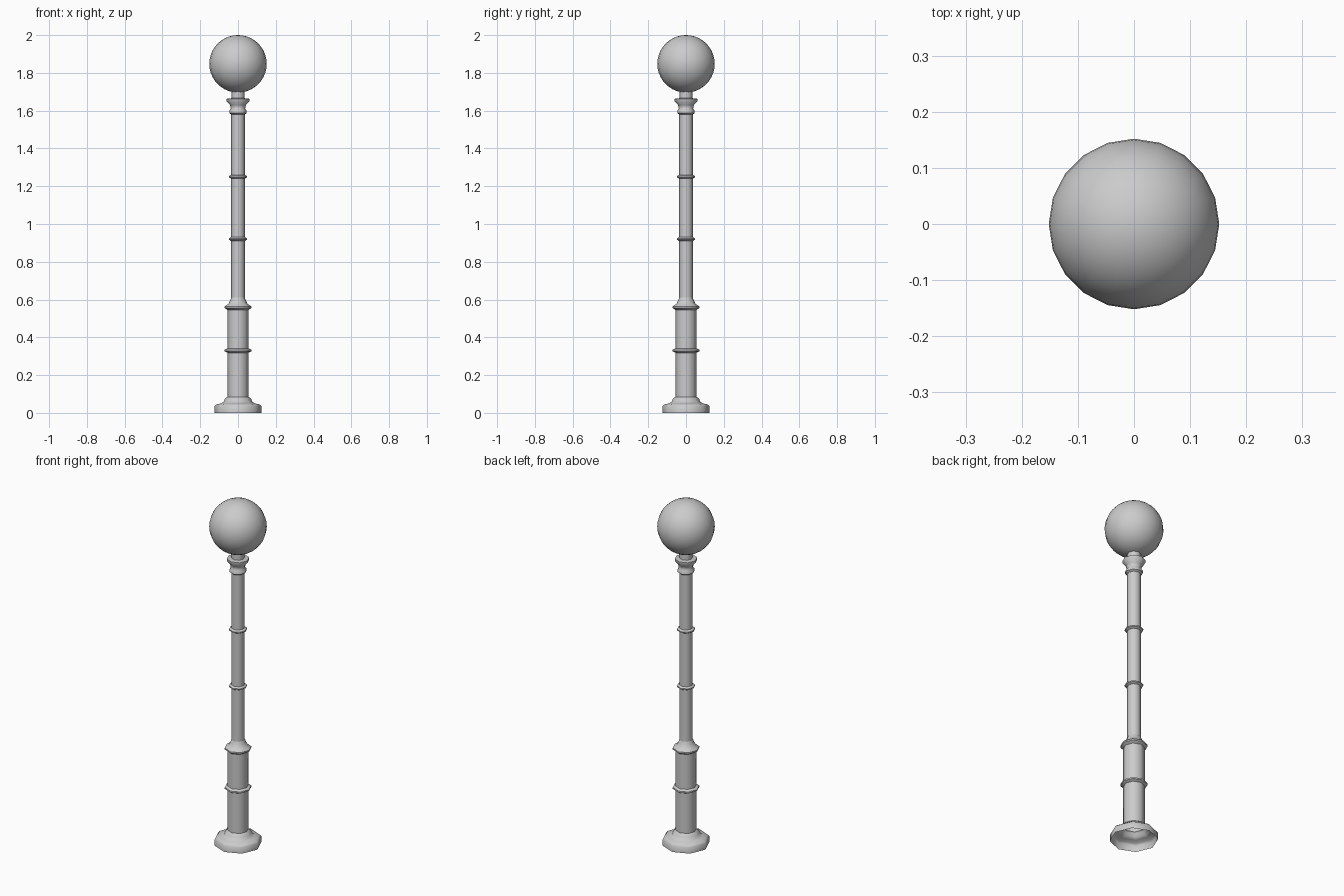
import bpy, bmesh, math

cube = bpy.data.objects.get("Cube")
if cube:
    bpy.data.objects.remove(cube, do_unlink=True)

grey = bpy.data.materials.new("plain grey")
grey.use_nodes = True
grey.diffuse_color = (0.6, 0.6, 0.6, 1)
grey.node_tree.nodes["Principled BSDF"].inputs["Base Color"].default_value = (0.6, 0.6, 0.6, 1)


def finish(name, bm, angle):
    mesh = bpy.data.meshes.new(name)
    bm.to_mesh(mesh)
    bm.free()
    mesh.materials.append(grey)
    obj = bpy.data.objects.new(name, mesh)
    bpy.context.collection.objects.link(obj)
    bpy.ops.object.select_all(action='DESELECT')
    obj.select_set(True)
    bpy.context.view_layer.objects.active = obj
    bpy.ops.object.shade_smooth_by_angle(angle=math.radians(angle))
    return obj


def turned(name, profile, sides=8, angle=50):
    """Revolve a (radius, height) profile, open at both ends."""
    bm = bmesh.new()
    rings = [[bm.verts.new((r * math.cos(math.tau * i / sides),
                            r * math.sin(math.tau * i / sides), z))
              for i in range(sides)] for r, z in profile]
    for low, high in zip(rings, rings[1:]):
        for i in range(sides):
            j = (i + 1) % sides
            bm.faces.new((low[i], low[j], high[j], high[i]))
    return finish(name, bm, angle)


def collar(name, z, inner, outer, half):
    """Thin bulging ring around the post."""
    turned(name, [(inner, z - half), (outer, z - half / 3),
                  (outer, z + half / 3), (inner, z + half)])


# Stepped foot, hollow underneath
turned("foot", [(0.125, 0), (0.125, 0.035), (0.115, 0.045), (0.09, 0.05),
                (0.075, 0.06), (0.07, 0.075), (0.056, 0.085)])

# Wide lower post and its shoulder
turned("lower_post", [(0.056, 0.08), (0.056, 0.55)])
collar("lower_collar", 0.33, 0.056, 0.071, 0.012)
turned("shoulder", [(0.056, 0.545), (0.071, 0.555), (0.071, 0.563),
                    (0.05, 0.578), (0.042, 0.595), (0.036, 0.61)])

# Slim upper post
turned("upper_post", [(0.036, 0.6), (0.036, 1.59)])
for name, z in (("middle_collar", 0.92), ("upper_collar", 1.25)):
    collar(name, z, 0.036, 0.048, 0.01)

# Flared capital with a closed top
turned("capital", [(0.036, 1.58), (0.046, 1.587), (0.046, 1.6), (0.038, 1.61),
                   (0.042, 1.63), (0.06, 1.65), (0.06, 1.663), (0.035, 1.666)])
turned("neck", [(0.035, 1.66), (0.035, 1.72)])

# Globe lamp
globe = bmesh.new()
bmesh.ops.create_uvsphere(globe, u_segments=20, v_segments=20, radius=0.152)
bmesh.ops.translate(globe, verts=globe.verts, vec=(0, 0, 1.848))
finish("globe", globe, 60)
